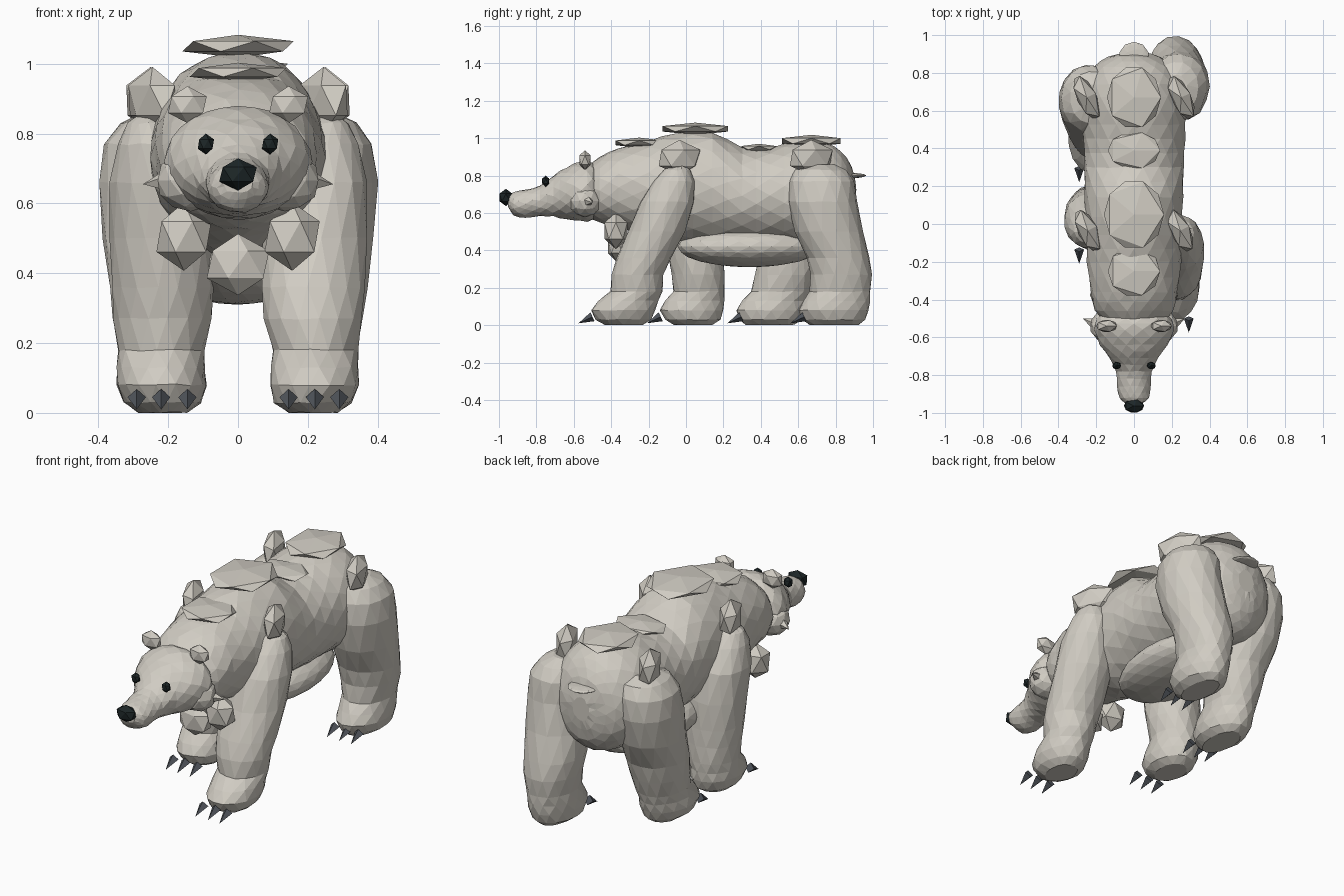
import bpy, bmesh, math, random
from mathutils import Vector, Matrix

random.seed(4)
cube = bpy.data.objects.get("Cube")
if cube:
    bpy.data.objects.remove(cube, do_unlink=True)


def material(name, color):
    m = bpy.data.materials.new(name)
    m.use_nodes = True
    m.diffuse_color = (*color, 1)
    m.node_tree.nodes["Principled BSDF"].inputs["Base Color"].default_value = (*color, 1)
    return m


FUR = material("warm grey fur", (0.635, 0.605, 0.545))
DARK = material("near black", (0.012, 0.019, 0.02))
CLAW = material("slate claw", (0.08, 0.09, 0.105))


def finish(bm, name, mat):
    bmesh.ops.recalc_face_normals(bm, faces=bm.faces)
    mesh = bpy.data.meshes.new(name)
    bm.to_mesh(mesh)
    bm.free()
    mesh.materials.append(mat)
    obj = bpy.data.objects.new(name, mesh)
    bpy.context.scene.collection.objects.link(obj)
    return obj


def refine(rings):
    """Add a smoothly curved ring between each neighbouring pair."""
    out = []
    last = len(rings) - 1
    for i in range(last):
        p, a, b, q = (rings[max(0, min(last, i + k))] for k in (-1, 0, 1, 2))
        out += [a, tuple((9 * (a[c] + b[c]) - p[c] - q[c]) / 16 for c in range(3))]
    return out + [rings[-1]]


def loft(name, rings, sides, jitter=0.003):
    """Skin elliptical rings; each ring is (centre, half-axis u, half-axis v)."""
    bm = bmesh.new()
    loops = []
    for n, (centre, u, v) in enumerate(rings):
        loop = []
        for i in range(sides):
            a = math.tau * (i + 0.5 * (n % 2)) / sides
            j = Vector([random.uniform(-jitter, jitter) for _ in range(3)])
            j.z = max(j.z, 0) if centre.z < 0.02 else j.z
            loop.append(bm.verts.new(centre + u * math.cos(a) + v * math.sin(a) + j))
        loops.append(loop)
    # Staggered rings join into a triangle lattice
    for n, (a, b) in enumerate(zip(loops, loops[1:])):
        for i in range(sides):
            k = (i + 1) % sides
            if n % 2:
                bm.faces.new((a[i], a[k], b[k]))
                bm.faces.new((a[i], b[k], b[i]))
            else:
                bm.faces.new((a[i], a[k], b[i]))
                bm.faces.new((a[k], b[k], b[i]))
    bm.faces.new(loops[0])
    bm.faces.new(loops[-1])
    return finish(bm, name, FUR)


def body_loft(name, rows, sides):
    """Rows run along y: (y, bottom, top, half width)."""
    loft(name, refine([(Vector((0, y, (lo + hi) / 2)), Vector((w, 0, 0)),
                        Vector((0, 0, (hi - lo) / 2))) for y, lo, hi, w in rows]), sides)


def ball(name, loc, size, mat=FUR, detail=1, turn=0):
    bm = bmesh.new()
    bmesh.ops.create_icosphere(bm, subdivisions=detail, radius=1)
    bm.transform(Matrix.Translation(loc) @ Matrix.Rotation(turn, 4, "Z") @ Matrix.Diagonal((*size, 1)))
    finish(bm, name, mat)


def spike(name, base, tip, radius, mat, sides=4):
    base, tip = Vector(base), Vector(tip)
    bm = bmesh.new()
    bmesh.ops.create_cone(bm, cap_ends=True, segments=sides, radius1=radius, radius2=0,
                          depth=(tip - base).length)
    turn = (tip - base).to_track_quat("Z", "Y").to_matrix().to_4x4()
    bm.transform(Matrix.Translation((base + tip) / 2) @ turn)
    finish(bm, name, mat)


# Torso, belly and tail
body_loft("torso", [
    (-0.56, 0.60, 0.82, 0.12), (-0.46, 0.545, 0.90, 0.205), (-0.36, 0.52, 0.95, 0.23),
    (-0.20, 0.48, 0.985, 0.25), (-0.06, 0.45, 1.025, 0.255), (0.14, 0.44, 1.035, 0.26),
    (0.30, 0.44, 0.95, 0.265), (0.45, 0.44, 0.95, 0.27), (0.60, 0.43, 0.985, 0.28),
    (0.74, 0.41, 0.98, 0.265), (0.83, 0.44, 0.93, 0.215), (0.885, 0.51, 0.85, 0.14),
    (0.908, 0.62, 0.75, 0.05)], 18)
ball("belly", (0, 0.34, 0.42), (0.22, 0.385, 0.11), detail=3)
ball("tail", (0, 0.885, 0.80), (0.08, 0.08, 0.014), detail=2)

# Head, ending in a narrow muzzle
body_loft("head", [
    (-0.45, 0.60, 0.82, 0.13), (-0.50, 0.56, 0.87, 0.198), (-0.56, 0.555, 0.88, 0.21),
    (-0.64, 0.565, 0.845, 0.18), (-0.71, 0.58, 0.80, 0.13), (-0.78, 0.585, 0.745, 0.095),
    (-0.86, 0.575, 0.725, 0.088), (-0.92, 0.585, 0.71, 0.078), (-0.95, 0.63, 0.69, 0.045)], 14)
ball("nose", (0, -0.963, 0.683), (0.06, 0.04, 0.046), DARK)

# Paired features of the face, chest and hips
for side, word in ((1, "left"), (-1, "right")):
    ball(f"{word}_eye", (side * 0.092, -0.75, 0.77), (0.026, 0.022, 0.03), DARK)
    ball(f"{word}_ear", (side * 0.145, -0.54, 0.883), (0.062, 0.036, 0.053))
    ball(f"{word}_cheek", (side * 0.135, -0.54, 0.665), (0.1, 0.09, 0.088), detail=2)
    spike(f"{word}_cheek_tuft", (side * 0.20, -0.53, 0.665), (side * 0.272, -0.50, 0.655),
          0.035, FUR, 5)
    ball(f"{word}_chest_tuft", (side * 0.155, -0.375, 0.505), (0.088, 0.072, 0.098))
    ball(f"{word}_shoulder_tuft", (side * 0.245, -0.035, 0.895), (0.058, 0.135, 0.096), turn=0.45)
    ball(f"{word}_hip_tuft", (side * 0.25, 0.67, 0.895), (0.058, 0.14, 0.096), turn=0.45)
ball("middle_chest_tuft", (0, -0.37, 0.425), (0.1, 0.055, 0.088))

# Shaggy plates along the back
for name, y, z, w, d, h in (("neck_plate", -0.25, 0.975, 0.155, 0.15, 0.028),
                            ("hump_plate", 0.05, 1.05, 0.178, 0.205, 0.033),
                            ("loin_plate", 0.39, 0.948, 0.155, 0.11, 0.022),
                            ("rump_plate", 0.67, 0.985, 0.16, 0.185, 0.033)):
    ball(name, (0, y, z), (w, d, h))

# Legs: shared girth by height, one stride path of y centres each
HEIGHTS = (0.0, 0.03, 0.08, 0.13, 0.18, 0.27, 0.36, 0.50, 0.66, 0.77, 0.83, 0.86)
FRONT = dict(x=(0.215, 0.215, 0.22, 0.22, 0.22, 0.215, 0.215, 0.22, 0.235, 0.245, 0.25, 0.25),
             rx=(0.07, 0.11, 0.128, 0.125, 0.123, 0.14, 0.148, 0.15, 0.135, 0.10, 0.065, 0.025),
             ry=(0.10, 0.148, 0.172, 0.16, 0.138, 0.14, 0.147, 0.152, 0.145, 0.11, 0.07, 0.03),
             reach=0.068)
REAR = dict(x=(0.215, 0.215, 0.22, 0.22, 0.22, 0.22, 0.22, 0.23, 0.24, 0.235, 0.225, 0.22),
            rx=(0.07, 0.11, 0.128, 0.125, 0.123, 0.14, 0.15, 0.16, 0.16, 0.15, 0.115, 0.06),
            ry=(0.13, 0.168, 0.187, 0.178, 0.163, 0.165, 0.168, 0.183, 0.187, 0.175, 0.14, 0.07),
            reach=0.045)
LEGS = (
    ("front_left", 1, FRONT, (-0.33, -0.335, -0.335, -0.31, -0.265, -0.26, -0.225,
                              -0.155, -0.10, -0.065, -0.05, -0.045)),
    ("front_right", -1, FRONT, (0.04, 0.035, 0.03, 0.045, 0.07, 0.065, 0.055,
                                0.04, 0.015, -0.02, -0.03, -0.03)),
    ("rear_left", 1, REAR, (0.79, 0.79, 0.79, 0.805, 0.825, 0.83, 0.815,
                            0.765, 0.73, 0.725, 0.72, 0.72)),
    ("rear_right", -1, REAR, (0.45, 0.45, 0.453, 0.475, 0.51, 0.535, 0.56,
                              0.62, 0.655, 0.665, 0.67, 0.67)),
)
for name, side, shape, path in LEGS:
    loft(f"{name}_leg", [
        (Vector((side * x, y, z)), Vector((rx, 0, 0)), Vector((0, ry, 0)))
        for z, y, x, rx, ry in zip(HEIGHTS, path, shape["x"], shape["rx"], shape["ry"])], 15)
    toe = path[2] - shape["ry"][2]
    tip = toe - shape["reach"]
    for i, x in enumerate((0.145, 0.22, 0.29)):
        spike(f"{name}_claw_{i + 1}", (side * x, tip + 0.075, 0.045),
              (side * x, tip, 0.01), 0.026, CLAW)
